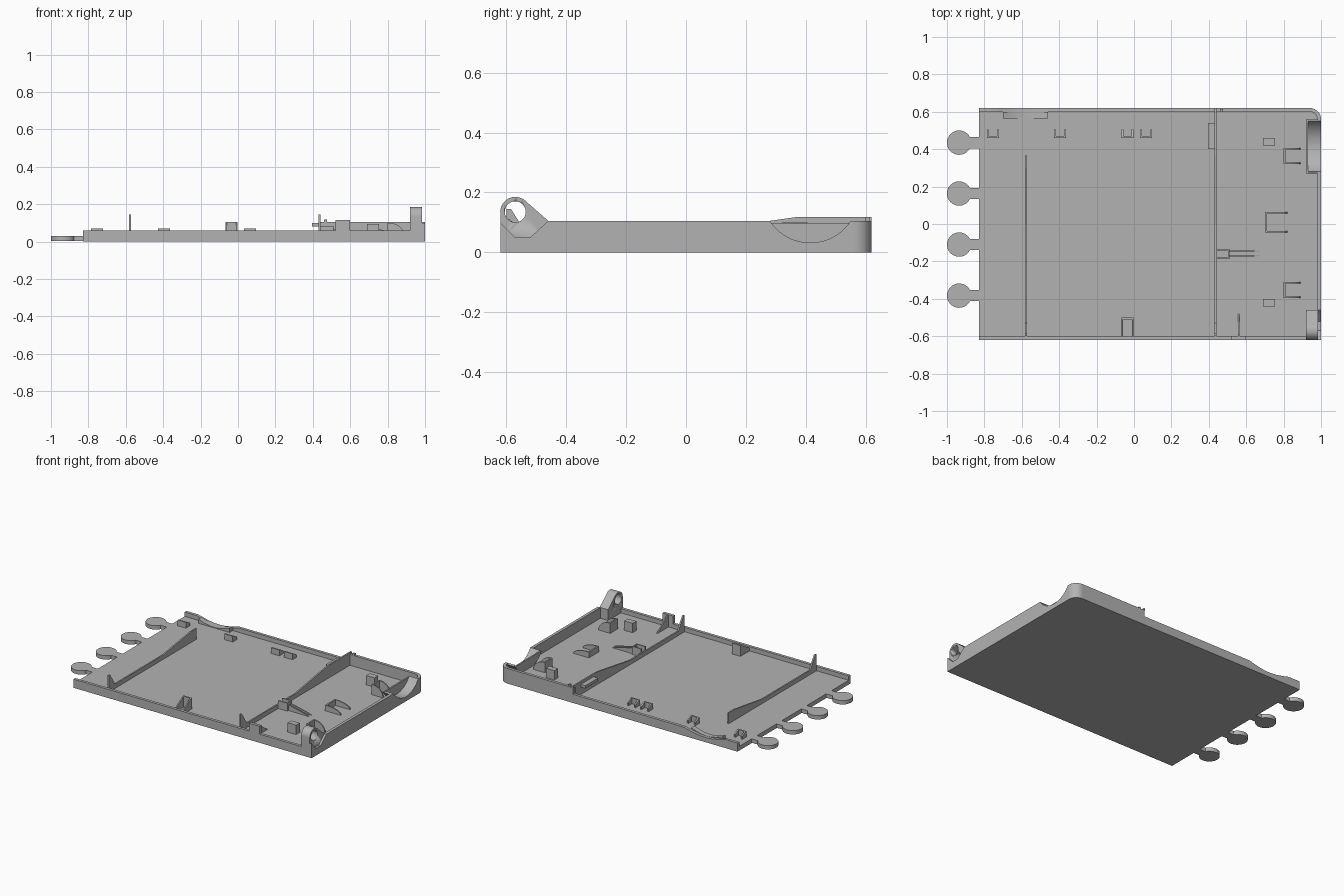
import bpy, bmesh, math
from mathutils import Vector

if "Cube" in bpy.data.objects:
    bpy.data.objects.remove(bpy.data.objects["Cube"])

grey = bpy.data.materials.new("plain grey")
grey.diffuse_color = (0.45, 0.45, 0.45, 1)
grey.use_nodes = True
grey.node_tree.nodes["Principled BSDF"].inputs["Base Color"].default_value = grey.diffuse_color


def prism(name, pts, axis, a, b):
    """Extrude a 2D profile along an axis: x uses (y,z), y uses (x,z), z uses (x,y)."""
    place = {"x": lambda p, t: (t, p[0], p[1]),
             "y": lambda p, t: (p[0], t, p[1]),
             "z": lambda p, t: (p[0], p[1], t)}[axis]
    bm = bmesh.new()
    lo = [bm.verts.new(place(p, a)) for p in pts]
    hi = [bm.verts.new(place(p, b)) for p in pts]
    bm.faces.new(lo)
    bm.faces.new(hi)
    for i in range(len(pts)):
        j = (i + 1) % len(pts)
        bm.faces.new((lo[i], lo[j], hi[j], hi[i]))
    bmesh.ops.recalc_face_normals(bm, faces=bm.faces)
    me = bpy.data.meshes.new(name)
    bm.to_mesh(me)
    bm.free()
    me.materials.append(grey)
    ob = bpy.data.objects.new(name, me)
    bpy.context.collection.objects.link(ob)
    if len(pts) > 12:
        bpy.context.view_layer.objects.active = ob
        bpy.ops.object.select_all(action='DESELECT')
        ob.select_set(True)
        bpy.ops.object.shade_smooth_by_angle(angle=math.radians(30))
    return ob


def box(name, x0, x1, y0, y1, z0, z1):
    return prism(name, [(x0, y0), (x1, y0), (x1, y1), (x0, y1)], "z", z0, z1)


def arc(cx, cy, r, a0, a1, n=12):
    return [(cx + r * math.cos(math.radians(a0 + (a1 - a0) * i / n)),
             cy + r * math.sin(math.radians(a0 + (a1 - a0) * i / n))) for i in range(n + 1)]


L, R, W, T = -0.83, 1.0, 0.62, 0.02      # tray ends, half width, wall thickness
FLOOR, LOW, HIGH = 0.03, 0.06, 0.105     # heights

# Floor with one rounded corner
prism("floor", [(L, -W + T), (R - T, -W + T)] + arc(0.94, 0.56, 0.04, 0, 90, 8) + [(L, W - T)],
      "z", 0, FLOOR)

# Front wall with a raised tab
box("front_wall", L, R - T, -W, -W + T, 0, LOW)
box("front_tab", 0.52, 0.60, -W, -W + T, LOW, 0.115)

# Rounded corner wall
prism("corner_wall", arc(0.94, 0.56, 0.06, 0, 90, 10) + arc(0.94, 0.56, 0.04, 90, 0, 10),
      "z", 0, HIGH)

# Right wall with a notch for the lug and a finger scoop
half, bottom = 0.135, 0.032
depth = HIGH - bottom
rad = (half ** 2 + depth ** 2) / (2 * depth)
cz = bottom + rad
ang = math.degrees(math.asin(half / rad))
notch = [(-W, 0.10), (-0.57, 0.05), (-0.52, 0.05), (-0.46, HIGH)]
scoop = arc(0.415, cz, rad, 270 - ang, 270 + ang, 24)
prism("right_wall", [(-W, 0)] + notch + scoop + [(0.56, HIGH), (0.56, 0)], "x", R - T, R)

# Scoop shell behind the right wall
prism("scoop_trough", scoop + arc(0.415, cz, rad + 0.012, 270 + ang, 270 - ang, 24),
      "x", 0.93, R - T)
prism("scoop_back", arc(0.415, cz, rad + 0.012, 270 - ang, 270 + ang, 24), "x", 0.92, 0.93)

# Back wall: low part with a shallow dip, high part beyond the divider
dip = [(-0.42 - 0.32 * i / 20, LOW - 0.027 * math.sin(math.pi * i / 20)) for i in range(21)]
prism("back_wall_low", [(L, 0), (0.435, 0), (0.435, LOW)] + dip + [(L, LOW)], "y", W - T, W)
box("back_wall_high", 0.435, 0.94, W - T, W, 0, HIGH)
box("back_post", 0.46, 0.475, 0.598, 0.615, HIGH, 0.118)
inner = [(-0.46 - 0.24 * i / 16, LOW - 0.026 * math.sin(math.pi * i / 16)) for i in range(17)]
prism("dip_lining", [(-0.70, FLOOR), (-0.46, FLOOR)] + inner, "y", 0.565, W - T)

# Hinge lug with a round hole
lug = prism("hinge_lug", arc(-0.57, 0.135, 0.05, 180, 45, 20)
            + [(-0.46, HIGH), (-0.46, FLOOR), (-W + T, FLOOR), (-W + T, LOW), (-W, LOW)],
            "x", 0.92, 0.985)
hole = prism("hole_cutter", arc(-0.57, 0.135, 0.035, 0, 350, 35), "x", 0.85, 1.1)
hole.hide_render = True
hole.hide_viewport = False
hole.display_type = 'WIRE'
cut = lug.modifiers.new("hole", 'BOOLEAN')
cut.operation = 'DIFFERENCE'
cut.solver = 'EXACT'
cut.object = hole
# Bake the hole and discard the cutter
dg = bpy.context.evaluated_depsgraph_get()
baked = bpy.data.meshes.new_from_object(lug.evaluated_get(dg))
lug.modifiers.clear()
lug.data = baked
bpy.data.objects.remove(hole)

# Dividers with a spike at the front wall and a taller back end
spike = [(-0.6, FLOOR), (-0.6, 0.145), (-0.585, 0.145), (-0.53, LOW)]
prism("left_divider", spike + [(0.0, LOW), (0.30, HIGH), (0.365, HIGH), (0.365, FLOOR)],
      "x", -0.583, -0.573)
prism("right_divider", spike + [(0.0, LOW), (0.28, HIGH), (0.37, 0.118), (0.62, 0.118),
                                (0.62, HIGH), (0.6, HIGH), (0.6, FLOOR)], "x", 0.43, 0.44)
box("divider_shelf", 0.395, 0.43, 0.40, 0.54, 0.08, 0.10)

# Round tabs on the left end
for i, y in enumerate((0.435, 0.163, -0.11, -0.383)):
    a = math.degrees(math.asin(0.03 / 0.065))
    prism(f"round_tab_{i}", arc(-0.935, y, 0.065, a, 360 - a, 32) + [(L, y - 0.03), (L, y + 0.03)],
          "z", 0.003, FLOOR)

# Small clips along the back
for i, x in enumerate((-0.755, -0.395, -0.035, 0.065)):
    box(f"back_clip_plate_{i}", x - 0.032, x + 0.032, 0.46, 0.47, FLOOR, 0.07)
    for s in (-1, 1):
        prism(f"back_clip_arm_{i}_{s}", [(0.47, FLOOR), (0.505, FLOOR), (0.505, 0.05), (0.47, 0.07)],
              "x", x + s * 0.027 - 0.005, x + s * 0.027 + 0.005)

# Front clip
box("front_clip_plate", -0.068, -0.003, -0.51, -0.50, FLOOR, HIGH)
for x in (-0.068, -0.011):
    prism("front_clip_arm", [(-0.6, FLOOR), (-0.51, FLOOR), (-0.51, HIGH), (-0.6, 0.05)],
          "x", x, x + 0.008)

# Clips at the right, opening to the right, with curved arms
for name, x, length, y0, y1, top in (("upper", 0.80, 0.09, 0.32, 0.405, 0.10),
                                     ("lower", 0.80, 0.09, -0.395, -0.31, 0.10),
                                     ("middle", 0.70, 0.12, -0.045, 0.065, 0.07)):
    box(f"{name}_clip_plate", x, x + 0.01, y0, y1, FLOOR, top)
    h = top - FLOOR
    curve = [(x + 0.01 + (length - 0.01) * math.sin(math.pi / 2 * i / 10),
              FLOOR + h * math.cos(math.pi / 2 * i / 10)) for i in range(11)]
    for y in (y0, y1 - 0.008):
        prism(f"{name}_clip_arm", [(x + 0.01, FLOOR)] + curve, "y", y, y + 0.008)

# Small support blocks
for name, y in (("upper", 0.42), ("lower", -0.44)):
    box(f"{name}_block", 0.69, 0.755, y, y + 0.04, FLOOR, 0.095)

# Bracket and twin ribs off the right divider
for y in (-0.187, -0.143):
    box("bracket_side", 0.44, 0.51, y, y + 0.008, FLOOR, 0.085)
box("bracket_end", 0.502, 0.51, -0.187, -0.135, FLOOR, 0.085)
for y in (-0.175, -0.151):
    prism("twin_rib", [(0.51, FLOOR), (0.675, FLOOR), (0.62, 0.045), (0.51, 0.07)],
          "y", y, y + 0.008)

# Gusset behind the front tab
prism("tab_gusset", [(-0.6, FLOOR), (-0.48, FLOOR), (-0.59, 0.11), (-0.6, 0.11)],
      "x", 0.555, 0.563)
